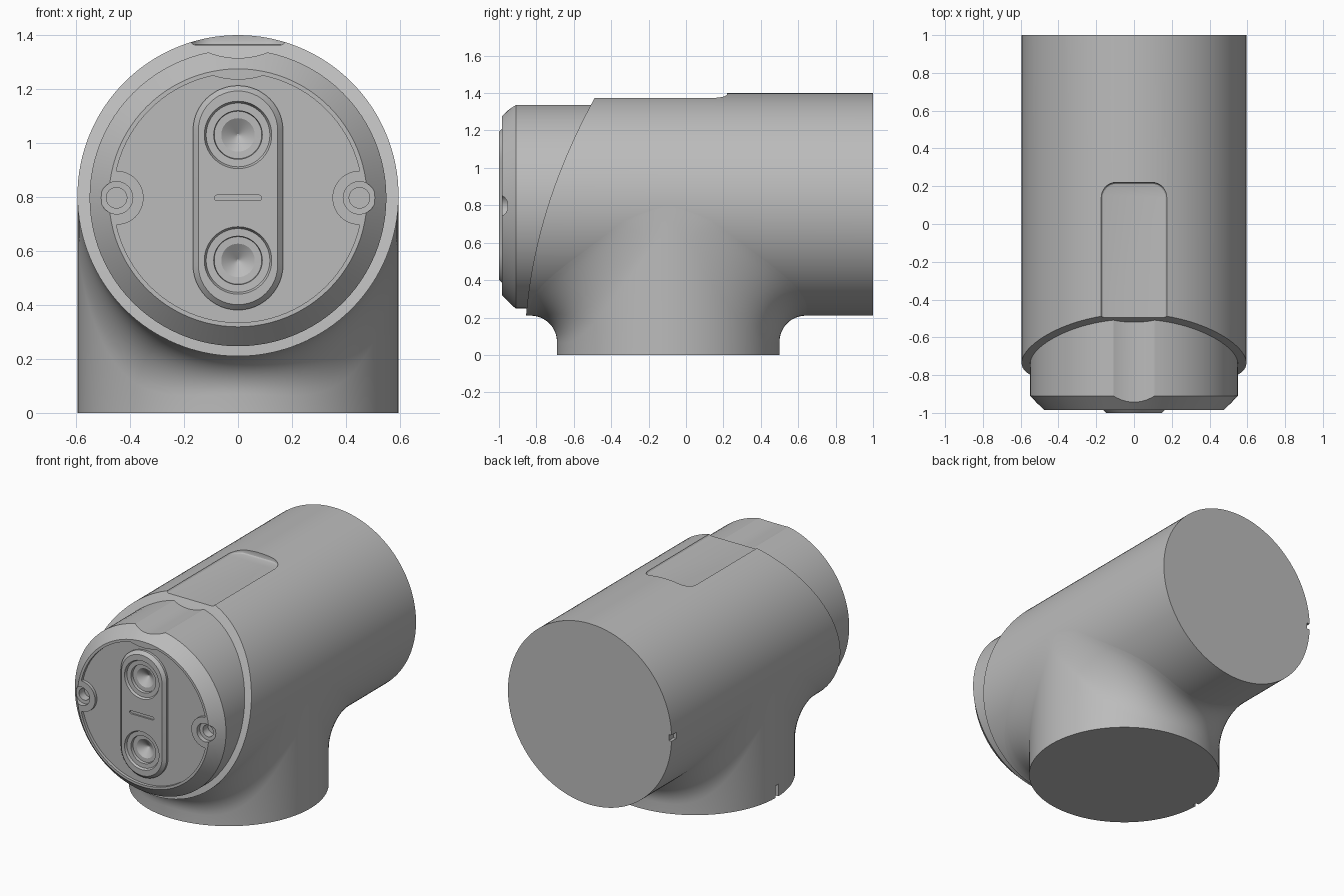
import bpy, bmesh, math
from mathutils import Vector

if "Cube" in bpy.data.objects:
    bpy.data.objects.remove(bpy.data.objects["Cube"], do_unlink=True)

R, AXIS_Z = 0.595, 0.805        # barrel radius and axis height
STEM_Y = -0.095                 # centre of the vertical branch
CAP_Z = 0.797                   # axis height of the end cap
FACE_Y = -0.965                 # recessed front face

grey = bpy.data.materials.new("plain grey")
grey.use_nodes = True
grey.diffuse_color = (0.5, 0.5, 0.5, 1)
grey.node_tree.nodes["Principled BSDF"].inputs["Base Color"].default_value = (0.5, 0.5, 0.5, 1)


def finish(name, bm):
    bmesh.ops.recalc_face_normals(bm, faces=bm.faces[:])
    mesh = bpy.data.meshes.new(name)
    bm.to_mesh(mesh)
    bm.free()
    mesh.materials.append(grey)
    obj = bpy.data.objects.new(name, mesh)
    bpy.context.collection.objects.link(obj)
    return obj


def loft(name, rings):
    """Closed solid skinned through rings of equal point count."""
    bm = bmesh.new()
    loops = [[bm.verts.new(p) for p in ring] for ring in rings]
    n = len(loops[0])
    for a, b in zip(loops, loops[1:]):
        for i in range(n):
            j = (i + 1) % n
            bm.faces.new((a[i], a[j], b[j], b[i]))
    bm.faces.new(loops[0])
    bm.faces.new(loops[-1])
    return finish(name, bm)


def circle(r, y, x=0, z=0, n=96):
    return [(x + r * math.sin(2 * math.pi * i / n), y,
             z + r * math.cos(2 * math.pi * i / n)) for i in range(n)]


def turned(name, profile, x=0, z=0, n=96):
    """Solid turned about a y-parallel axis from (radius, y) pairs."""
    return loft(name, [circle(r, y, x, z, n) for r, y in profile])


def stadium(half_w, half_h, y, z, n=24):
    pts = []
    for side, start in ((1, 0), (-1, math.pi)):
        for i in range(n + 1):
            a = start + math.pi * i / n
            pts.append((half_w * math.cos(a), y,
                        z + side * (half_h - half_w) + half_w * math.sin(a)))
    return pts


def box(name, lo, hi):
    x0, y0, z0 = lo
    x1, y1, z1 = hi
    return loft(name, [[(x0, y0, z), (x1, y0, z), (x1, y1, z), (x0, y1, z)] for z in (z0, z1)])


def combine(target, tool, operation="DIFFERENCE"):
    mod = target.modifiers.new("combine", "BOOLEAN")
    mod.operation = operation
    mod.solver = "EXACT"
    mod.object = tool
    bpy.context.view_layer.objects.active = target
    bpy.ops.object.modifier_apply(modifier=mod.name)
    bpy.data.objects.remove(tool, do_unlink=True)


def smooth(obj):
    bpy.ops.object.select_all(action="DESELECT")
    obj.select_set(True)
    bpy.context.view_layer.objects.active = obj
    bpy.ops.object.shade_smooth_by_angle(angle=math.radians(25))


# Barrel: horizontal tube with a curved, raked front edge
def front_edge(z):
    t = z - 0.21
    return -0.855 + 0.081 * t + 0.201 * t * t


n = 128
bm = bmesh.new()
back = [bm.verts.new(p) for p in circle(R, 1, z=AXIS_Z, n=n)]
front = [bm.verts.new((p[0], front_edge(p[2]), p[2])) for p in circle(R, 0, z=AXIS_Z, n=n)]
for i in range(n):
    j = (i + 1) % n
    bm.faces.new((back[i], back[j], front[j], front[i]))
bm.faces.new(back)
for i in range(n // 2):         # front closed by level strips
    strip = (front[i], front[i + 1], front[-i - 1], front[-i])
    bm.faces.new(list(dict.fromkeys(strip)))
barrel = finish("barrel", bm)

# Flat panel sunk into the top of the barrel, rounded at the back
bm = bmesh.new()
bmesh.ops.create_cube(bm, size=1)
for v in bm.verts:
    v.co = Vector((v.co.x * 0.35, -0.39 + v.co.y * 1.22, 1.514 + v.co.z * 0.3))
corners = [e for e in bm.edges
           if all(v.co.y > 0 for v in e.verts) and abs(e.verts[0].co.z - e.verts[1].co.z) > 0.1]
bmesh.ops.bevel(bm, geom=corners, offset=0.08, segments=8, affect="EDGES", profile=0.5)
low = [e for e in bm.edges if all(v.co.z < 1.4 for v in e.verts)]
bmesh.ops.bevel(bm, geom=low, offset=0.015, segments=3, affect="EDGES", profile=0.5)
combine(barrel, finish("panel_cutter", bm))

# Small locating notch on the back rim
combine(barrel, box("rim_notch_cutter", (-0.7, 0.95, 0.785), (-0.575, 1.1, 0.825)))
smooth(barrel)

# Stem: vertical branch flaring into the underside of the barrel
angles = [2 * math.pi * i / n for i in range(n)]
rings = [[(R * math.cos(a), STEM_Y + R * math.sin(a), 0) for a in angles]]
steps = 12
for k in range(steps + 1):
    t = math.pi / 2 * k / steps
    ring = []
    for a in angles:
        c, s = math.cos(a), math.sin(a)
        fillet = 0.14 + 0.4 * c * c * (1 - c * c)
        meet = AXIS_Z - R * abs(s)
        ring.append((R * c,
                     STEM_Y + R * s + math.copysign(fillet * (1 - math.cos(t)), s) * min(1, abs(s) * 8),
                     meet - fillet * (1 - math.sin(t))))
    rings.append(ring)
rings.append([(0.3 * math.cos(a), STEM_Y + 0.3 * math.sin(a), AXIS_Z) for a in angles])
stem = loft("stem", rings)
combine(stem, box("stem_notch_cutter", (-0.7, STEM_Y - 0.015, -0.1), (-0.575, STEM_Y + 0.015, 0.08)))
smooth(stem)

# End cap with chamfered rim
cap = turned("end_cap", [(0.55, -0.3), (0.55, -0.91), (0.478, -0.985)], z=CAP_Z)

# Recessed face, leaving round ears at the screws and a dip at the top
recess = turned("recess_cutter", [(0.462, -1.1), (0.462, FACE_Y)], z=CAP_Z)
for x in (-0.45, 0.45):
    combine(recess, turned("ear", [(0.1, -1.2), (0.1, -0.9)], x, CAP_Z, 48))
combine(recess, turned("dip", [(0.3, -1.2), (0.3, -0.9)], 0, 1.535))
combine(cap, recess)

# Concave groove along the top of the cap
combine(cap, turned("groove_cutter", [(0.3, -1.2), (0.3, -0.2)], 0, 1.615))

# Counterbored screw holes
for x in (-0.45, 0.45):
    combine(cap, turned("screw_cutter", [(0.06, -1.1), (0.06, -0.955), (0.038, -0.954), (0.038, -0.9)],
                        x, CAP_Z, 48))

# Raised oblong boss
boss = loft("boss", [stadium(0.167, 0.416, -0.93, 0.797),
                     stadium(0.167, 0.416, -0.98, 0.797),
                     stadium(0.147, 0.396, -1.0, 0.797)])
combine(cap, boss, "UNION")

# Two stepped sockets with conical bottoms, and the slot between them
for z in (1.03, 0.565):
    combine(cap, turned("socket_cutter", [(0.125, -1.1), (0.125, -1.0), (0.118, -0.985), (0.09, -0.984),
                                          (0.088, -0.965), (0.062, -0.964), (0.004, -0.925)], 0, z, 64))
combine(cap, loft("slot_cutter", [[(p[2], y, 0.797 + p[0]) for p in stadium(0.01, 0.088, 0, 0, 8)]
                                  for y in (-1.1, -0.99)]))
smooth(cap)
